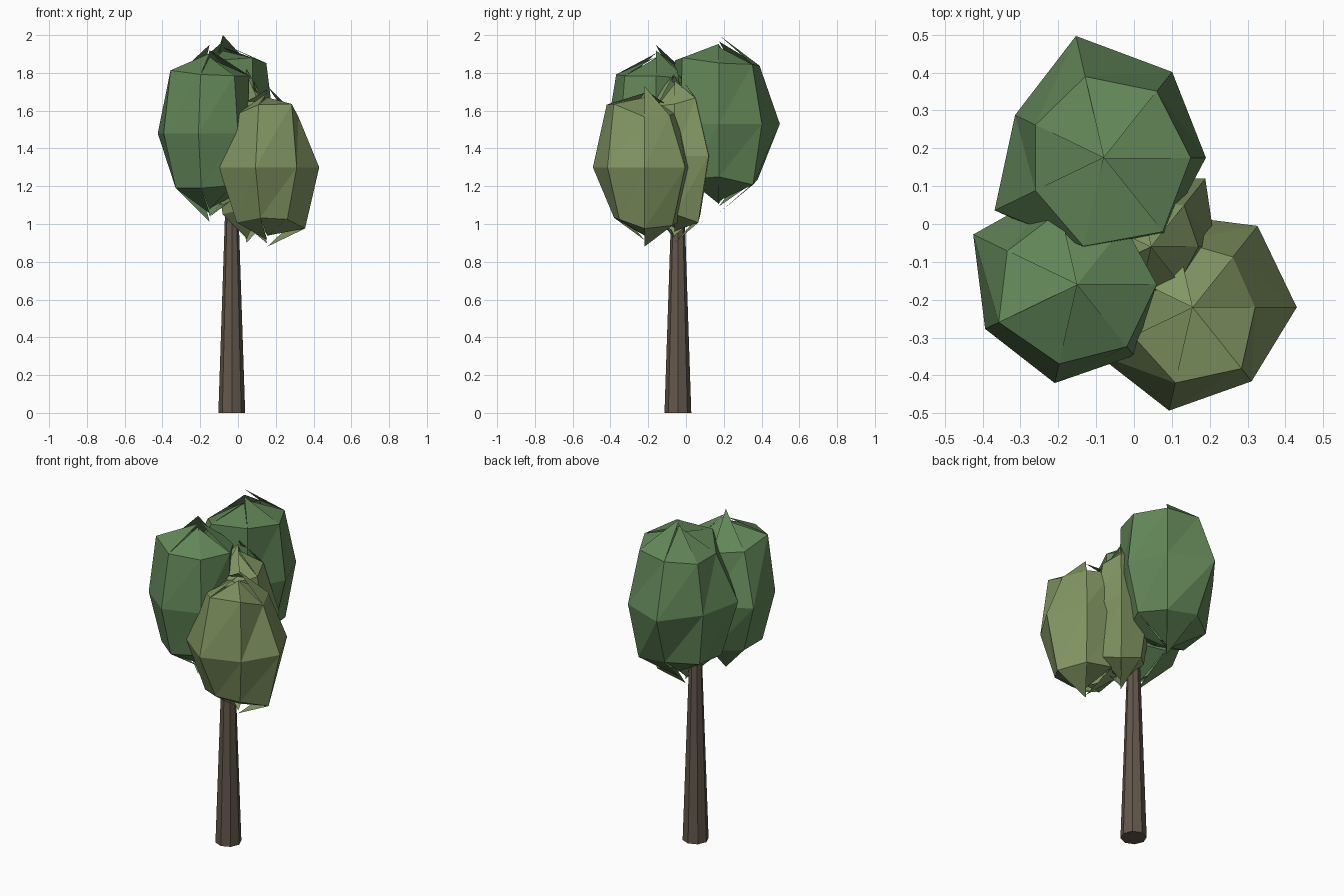
import bpy, bmesh, random
from math import sin, cos, pi
from mathutils import Vector

if "Cube" in bpy.data.objects:
    bpy.data.objects.remove(bpy.data.objects["Cube"])

random.seed(4)
SEG = 7


def material(name, rgb):
    m = bpy.data.materials.new(name)
    m.diffuse_color = (*rgb, 1)
    m.use_nodes = True
    m.node_tree.nodes["Principled BSDF"].inputs["Base Color"].default_value = m.diffuse_color
    return m


DARK = material("dark_leaf", (0.125, 0.245, 0.10))
LIGHT = material("light_leaf", (0.225, 0.31, 0.125))
BARK = material("bark", (0.125, 0.095, 0.07))


def finish(bm, name, mat):
    me = bpy.data.meshes.new(name)
    bm.to_mesh(me)
    bm.free()
    ob = bpy.data.objects.new(name, me)
    me.materials.append(mat)
    bpy.context.collection.objects.link(ob)
    return ob


# Leaf clump: jagged seven-sided ellipsoid; rings give the horizontal radius of
# each corner, and every tip triangle has its own height
def clump(name, centre, stretch, tips, upper, equator, lower, mat):
    bm = bmesh.new()
    c = Vector(centre)

    def ring(radii, side):
        return [bm.verts.new(c + Vector((r * cos(2 * pi * j / SEG),
                                         r * sin(2 * pi * j / SEG),
                                         side * r * stretch)))
                for j, r in enumerate(radii)]

    rings = [ring(upper, 1), ring(equator, 0), ring(lower, -1)]
    tall = random.randrange(SEG)
    for j in range(SEG):
        k = (j + 1) % SEG
        f = 1 if j == tall else random.uniform(0.82, 0.97)
        top = bm.verts.new(c + Vector((0, 0, tips[0] * f)))
        bot = bm.verts.new(c - Vector((0, 0, tips[1] * f)))
        bm.faces.new((rings[0][j], rings[0][k], top))
        bm.faces.new((rings[2][k], rings[2][j], bot))
        for a, b in zip(rings, rings[1:]):
            bm.faces.new((b[j], b[k], a[k]))
            bm.faces.new((b[j], a[k], a[j]))
    return finish(bm, name, mat)


clump("back_leaf_clump", (-0.08, 0.175, 1.53), 1.4, (0.47, 0.47),
      (0.23, 0.225, 0.22, 0.20, 0.20, 0.24, 0.25),
      (0.27, 0.29, 0.33, 0.26, 0.32, 0.25, 0.26),
      (0.20, 0.23, 0.21, 0.22, 0.23, 0.22, 0.21), DARK)
clump("left_leaf_clump", (-0.15, -0.16, 1.48), 1.45, (0.47, 0.47),
      (0.21, 0.20, 0.20, 0.205, 0.23, 0.215, 0.21),
      (0.20, 0.25, 0.26, 0.305, 0.27, 0.267, 0.24),
      (0.20, 0.20, 0.20, 0.20, 0.20, 0.20, 0.19), DARK)
clump("right_leaf_clump", (0.155, -0.22, 1.30), 1.62, (0.43, 0.42),
      (0.165, 0.17, 0.18, 0.19, 0.175, 0.205, 0.207),
      (0.275, 0.275, 0.25, 0.25, 0.283, 0.28, 0.25),
      (0.20, 0.19, 0.18, 0.17, 0.18, 0.165, 0.17), LIGHT)
clump("middle_leaf_clump", (0.045, -0.06, 1.36), 2.2, (0.46, 0.46),
      (0.125, 0.14, 0.125, 0.13, 0.14, 0.13, 0.12),
      (0.17, 0.23, 0.19, 0.17, 0.19, 0.18, 0.16),
      (0.14, 0.16, 0.14, 0.13, 0.14, 0.13, 0.13), LIGHT)

# Trunk: tapered column reaching into the leaves
bm = bmesh.new()
bmesh.ops.create_cone(bm, cap_ends=True, segments=8, radius1=0.071,
                      radius2=0.031, depth=1.2)
bmesh.ops.translate(bm, verts=bm.verts, vec=(-0.033, -0.043, 0.6))
finish(bm, "trunk", BARK)
